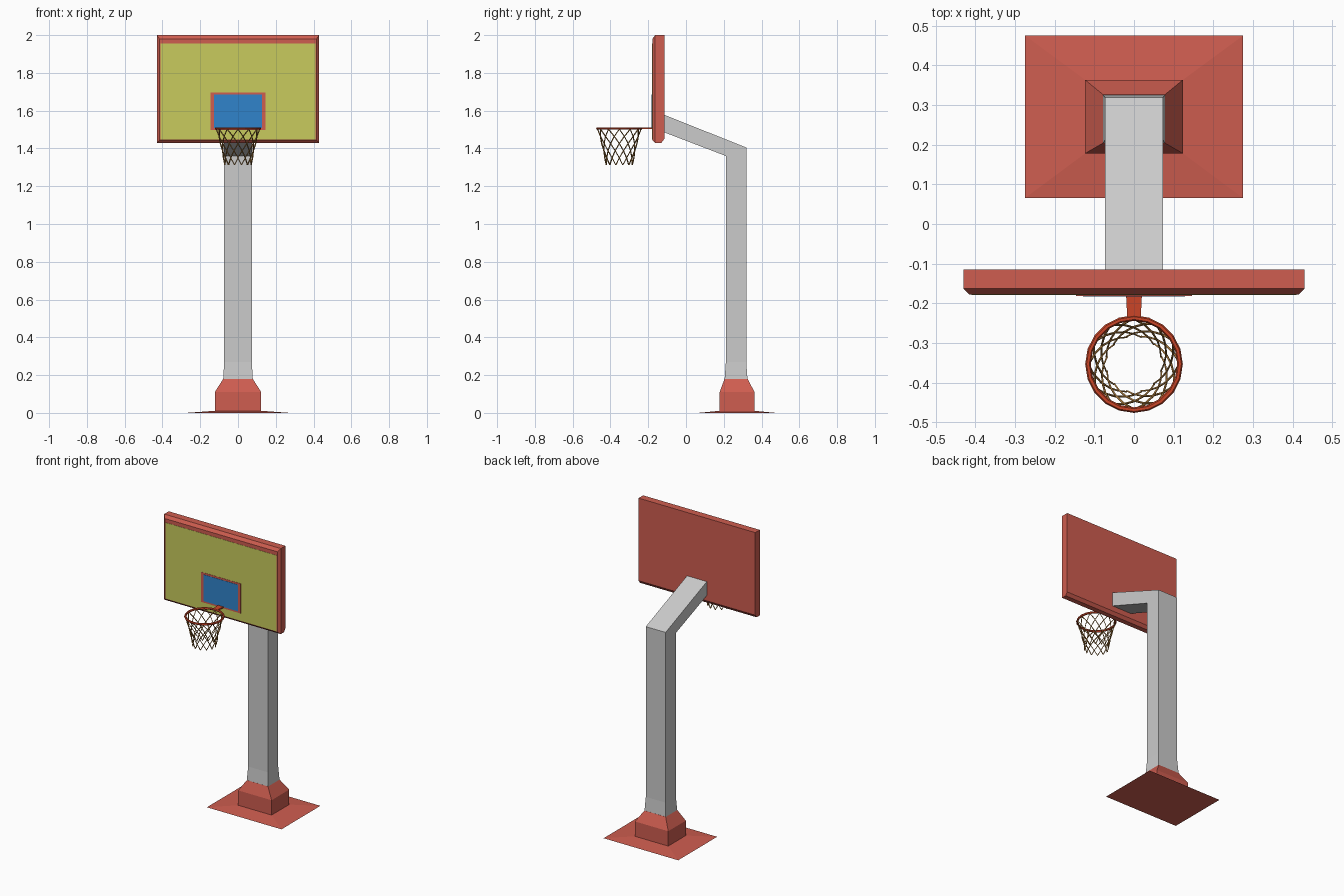
import bpy, bmesh, math

if "Cube" in bpy.data.objects:
    bpy.data.objects.remove(bpy.data.objects["Cube"])


def material(name, rgb):
    m = bpy.data.materials.new(name)
    m.diffuse_color = (*rgb, 1)
    m.use_nodes = True
    m.node_tree.nodes["Principled BSDF"].inputs["Base Color"].default_value = m.diffuse_color
    return m


RED = material("red_paint", (0.62, 0.11, 0.08))
YELLOW = material("yellow_panel", (0.58, 0.60, 0.11))
BLUE = material("blue_panel", (0.03, 0.23, 0.60))
RIM = material("rim_orange", (0.60, 0.06, 0.02))
CORD = material("net_cord", (0.45, 0.22, 0.05))


def finish(name, bm, mat=None):
    bmesh.ops.recalc_face_normals(bm, faces=bm.faces)
    me = bpy.data.meshes.new(name)
    bm.to_mesh(me)
    bm.free()
    ob = bpy.data.objects.new(name, me)
    bpy.context.collection.objects.link(ob)
    if mat:
        me.materials.append(mat)
    return ob


def loft(name, rings, mat=None):
    """Skin closed rings of points and cap both ends."""
    bm = bmesh.new()
    loops = [[bm.verts.new(p) for p in ring] for ring in rings]
    n = len(loops[0])
    for a, b in zip(loops, loops[1:]):
        for i in range(n):
            j = (i + 1) % n
            bm.faces.new((a[i], a[j], b[j], b[i]))
    bm.faces.new(loops[0][::-1])
    bm.faces.new(loops[-1])
    return finish(name, bm, mat)


def rect(hx, y0, y1, z):
    return [(-hx, y0, z), (hx, y0, z), (hx, y1, z), (-hx, y1, z)]


def upright(hx, z0, z1, y):
    return [(-hx, y, z0), (hx, y, z0), (hx, y, z1), (-hx, y, z1)]


def panel(name, hx, z0, z1, y0, y1, mat):
    return loft(name, [upright(hx, z0, z1, y0), upright(hx, z0, z1, y1)], mat)


# Base: thin sloping ground plate rising into a tapered block
loft("base_plate", [rect(0.275, 0.065, 0.475, 0), rect(0.123, 0.178, 0.363, 0.011)], RED)
loft("base_block", [rect(0.123, 0.178, 0.363, 0.005), rect(0.123, 0.178, 0.363, 0.11),
                    rect(0.078, 0.204, 0.326, 0.18)], RED)

# Post with flared foot, mitred into the sloping arm
loft("post_and_arm", [
    rect(0.079, 0.204, 0.326, 0.17),
    rect(0.073, 0.211, 0.319, 0.27),
    [(-0.073, 0.211, 1.36), (0.073, 0.211, 1.36), (0.073, 0.319, 1.405), (-0.073, 0.319, 1.405)],
    [(-0.073, -0.12, 1.487), (0.073, -0.12, 1.487), (0.073, -0.12, 1.58), (-0.073, -0.12, 1.58)],
])

# Backboard with chamfered front and lower back edges
loft("backboard", [
    upright(0.415, 1.445, 1.98, -0.178),
    upright(0.43, 1.43, 2.0, -0.163),
    upright(0.43, 1.43, 2.0, -0.13),
    upright(0.43, 1.45, 2.0, -0.115),
], RED)
panel("board_face", 0.41, 1.448, 1.955, -0.1795, -0.176, YELLOW)
panel("target_border", 0.146, 1.498, 1.697, -0.181, -0.177, RED)
panel("target_panel", 0.128, 1.508, 1.685, -0.1825, -0.178, BLUE)

# Rim and bracket
CY, TOP = -0.353, 1.506
SIDES = 20
bm = bmesh.new()
rings = []
for i in range(SIDES):
    a = math.tau * i / SIDES
    ring = []
    for k in range(6):
        t = math.tau * k / 6
        r = 0.116 + 0.007 * math.cos(t)
        ring.append(bm.verts.new((r * math.sin(a), CY - r * math.cos(a), TOP + 0.007 * math.sin(t))))
    rings.append(ring)
for i in range(SIDES):
    p, q = rings[i], rings[(i + 1) % SIDES]
    for k in range(6):
        m = (k + 1) % 6
        bm.faces.new((p[k], p[m], q[m], q[k]))
finish("rim", bm, RIM)
loft("rim_bracket", [upright(0.017, 1.502, 1.510, -0.236), upright(0.02, 1.502, 1.510, -0.178)], RIM)

# Net: two sets of crossing cords winding down in opposite directions
COUNT, STEPS = 12, 5
cu = bpy.data.curves.new("net", 'CURVE')
cu.dimensions = '3D'
cu.bevel_depth = 0.0027
cu.bevel_resolution = 0
for way in (-1, 1):
    for s in range(COUNT):
        sp = cu.splines.new('POLY')
        sp.points.add(STEPS)
        for k in range(STEPS + 1):
            f = k / STEPS
            a = math.tau * (s + way * k / 2) / COUNT
            r = 0.115 - 0.062 * f + 0.018 * f * f + way * 0.001
            sp.points[k].co = (r * math.sin(a), CY - r * math.cos(a), TOP - 0.004 - 0.19 * f, 1)
cu.materials.append(CORD)
net = bpy.data.objects.new("net", cu)
bpy.context.collection.objects.link(net)
